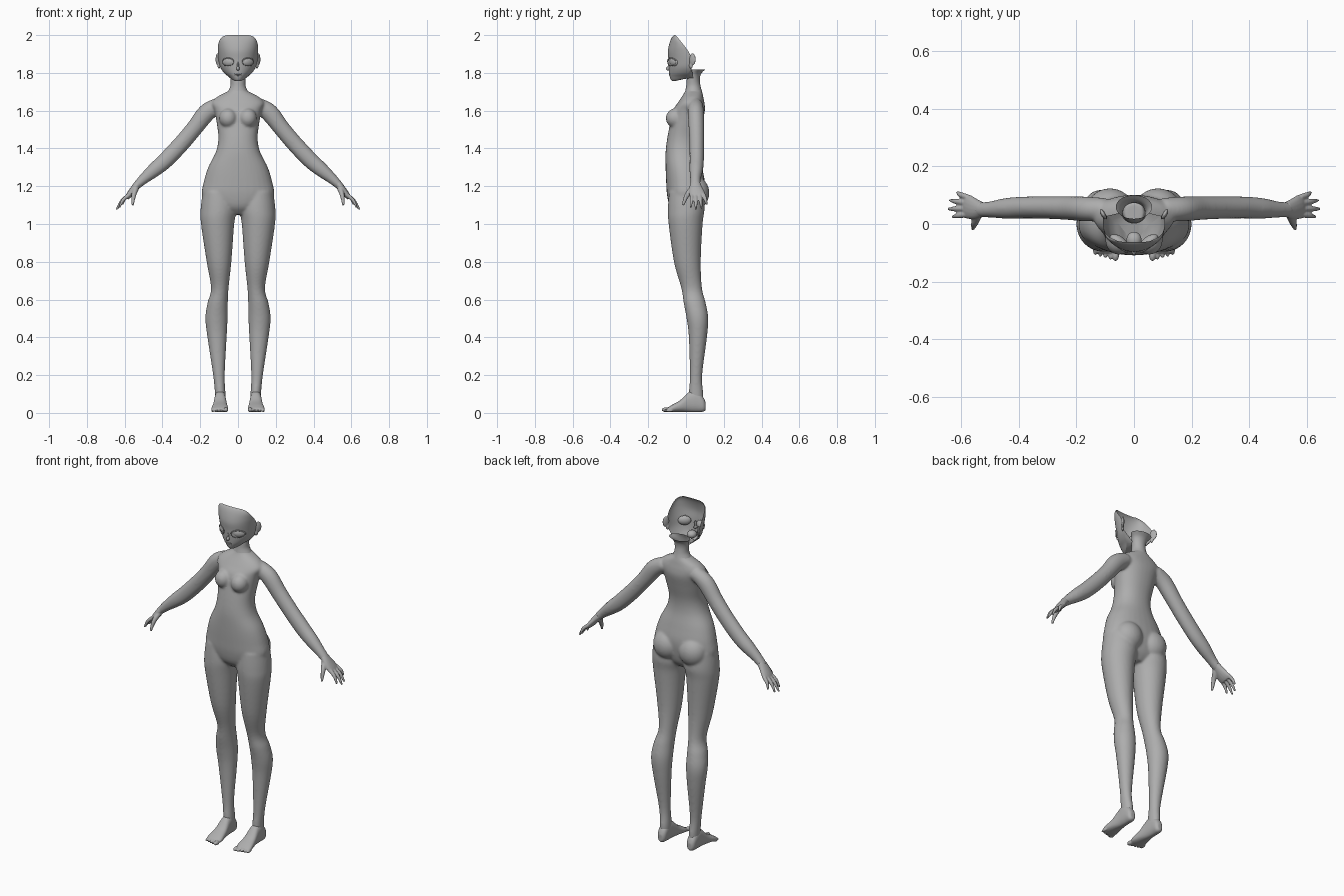
import bpy
import bmesh
from math import sin, cos, pi, copysign
from mathutils import Vector, Matrix

if "Cube" in bpy.data.objects:
    bpy.data.objects.remove(bpy.data.objects["Cube"])

# One neutral clay colour
clay = bpy.data.materials.new("clay_grey")
clay.use_nodes = True
colour = (0.42, 0.42, 0.42, 1)
clay.diffuse_color = colour
clay.node_tree.nodes["Principled BSDF"].inputs["Base Color"].default_value = colour


def densify(rows, steps=5):
    """Catmull-Rom interpolation between rows of numbers."""
    rows = [Vector(r) for r in rows]
    out = []
    for i in range(len(rows) - 1):
        a, b = rows[max(i - 1, 0)], rows[i]
        c, d = rows[i + 1], rows[min(i + 2, len(rows) - 1)]
        for k in range(steps):
            t = k / steps
            out.append(b + (c - a) * (t / 2) + (a * 2 - b * 5 + c * 4 - d) * (t * t / 2)
                       + (b * 3 - a - c * 3 + d) * (t ** 3 / 2))
    return out + [rows[-1]]


def skin(bm, rows, closed=True, cap=True):
    """Bridge rows of points into a surface."""
    grid = [[bm.verts.new(p) for p in row] for row in rows]
    n = len(grid[0])
    for lo, hi in zip(grid, grid[1:]):
        for i in range(n if closed else n - 1):
            j = (i + 1) % n
            bm.faces.new((lo[i], lo[j], hi[j], hi[i]))
    if cap:
        bm.faces.new(grid[0][::-1])
        bm.faces.new(grid[-1])


def loft(bm, rows, axis="z", side=1, cap=True, power=1, n=32):
    """Rows hold: position on the axis, then the limits of the oval across it."""
    rings = []
    for t, a0, a1, b0, b1 in densify(rows):
        ring = []
        for i in range(n):
            c, s = cos(2 * pi * i / n), sin(2 * pi * i / n)
            a = (a0 + a1) / 2 + (a1 - a0) / 2 * copysign(abs(c) ** power, c)
            b = (b0 + b1) / 2 + (b1 - b0) / 2 * copysign(abs(s) ** power, s)
            ring.append((side * a, b, t) if axis == "z" else (side * a, t, b))
        rings.append(ring)
    skin(bm, rings, cap=cap)


def tube(bm, path, side=1, n=16):
    """Path rows hold: x, y, z, radius along y, radius across."""
    rows = densify(path)
    rings = []
    for k, row in enumerate(rows):
        p = row.to_3d()
        d = (rows[min(k + 1, len(rows) - 1)].to_3d() - rows[max(k - 1, 0)].to_3d()).normalized()
        u = Vector((0, 1, 0))
        u = (u - d * u.dot(d)).normalized()
        v = d.cross(u)
        pts = [p + u * row[3] * cos(2 * pi * i / n) + v * row[4] * sin(2 * pi * i / n) for i in range(n)]
        rings.append([(side * q.x, q.y, q.z) for q in pts])
    skin(bm, rings)


def ball(bm, centre, radii, side=1, tilt=0):
    m = (Matrix.Translation((side * centre[0], *centre[1:])) @ Matrix.Rotation(side * tilt, 4, "Z")
         @ Matrix.Diagonal((*radii, 1)))
    bmesh.ops.create_uvsphere(bm, u_segments=24, v_segments=16, radius=1, matrix=m)


def finish(name, bm, voxel=0, relax=0):
    bmesh.ops.recalc_face_normals(bm, faces=bm.faces)
    mesh = bpy.data.meshes.new(name)
    bm.to_mesh(mesh)
    bm.free()
    mesh.materials.append(clay)
    ob = bpy.data.objects.new(name, mesh)
    bpy.context.collection.objects.link(ob)
    mesh.shade_smooth()
    if voxel:
        fuse = ob.modifiers.new("fuse", "REMESH")
        fuse.mode, fuse.voxel_size, fuse.use_smooth_shade = "VOXEL", voxel, True
        soft = ob.modifiers.new("soften", "SMOOTH")
        soft.factor, soft.iterations = 0.5, relax
    return ob


SIDES = (("left", 1), ("right", -1))

# Torso: height, half width, front, back
torso = [(1.05, .05, -.05, .05), (1.09, .14, -.085, .08), (1.15, .19, -.1, .095), (1.22, .182, -.105, .1),
         (1.3, .158, -.108, .085), (1.38, .118, -.108, .068), (1.45, .104, -.1, .068), (1.53, .112, -.085, .085),
         (1.6, .125, -.07, .1), (1.64, .14, -.045, .098), (1.67, .115, -.025, .092), (1.69, .08, -.012, .088),
         (1.71, .044, -.002, .082), (1.74, .036, .004, .074)]
# Leg: height, inner, outer, front, back
leg = [(.04, .068, .12, .02, .09), (.1, .066, .122, .015, .092), (.2, .07, .132, .02, .086),
       (.4, .06, .162, .015, .111), (.5, .055, .173, .003, .118), (.58, .054, .162, -.012, .105),
       (.66, .05, .143, -.025, .085), (.8, .035, .166, -.064, .078), (1, .02, .196, -.092, .088),
       (1.08, .008, .198, -.096, .098), (1.17, .02, .187, -.09, .09)]
# Arm: centre, radius in depth, radius in thickness
arm = [(.1, .05, 1.63, .04, .04), (.165, .052, 1.59, .043, .048), (.23, .055, 1.508, .041, .044),
       (.3, .057, 1.425, .039, .044), (.383, .057, 1.338, .038, .043), (.443, .054, 1.286, .036, .038),
       (.5, .05, 1.238, .028, .028), (.54, .05, 1.2, .027, .021)]

bm = bmesh.new()
loft(bm, [(z, -w, w, f, b) for z, w, f, b in torso], power=.9)
for _, s in SIDES:
    loft(bm, leg, side=s)
    tube(bm, arm, s, 24)
    ball(bm, (.052, -.055, 1.56), (.048, .052, .052), s)
    ball(bm, (.083, .05, 1.165), (.082, .074, .085), s)
finish("body", bm, .006, 12)

# Hands: palm, four fingers and thumb
palm = [(.525, .05, 1.217, .026, .021), (.55, .052, 1.187, .036, .019), (.575, .06, 1.155, .042, .016),
        (.588, .063, 1.138, .037, .011)]
tips = [(.628, .025, 1.088), (.643, .052, 1.076), (.637, .082, 1.082), (.612, .11, 1.102)]
for word, s in SIDES:
    bm = bmesh.new()
    tube(bm, palm, s)
    for i, tip in enumerate(tips):
        root = Vector((.576, .033 + .02 * i, 1.156))
        tip = Vector(tip)
        knuckle = root.lerp(tip, .5) + Vector((.007, 0, .004))
        tube(bm, [(*root, .01, .011), (*knuckle, .0095, .0095), (*tip, .005, .005)], s, 12)
    tube(bm, [(.54, .035, 1.19, .016, .016), (.552, .004, 1.15, .013, .012), (.558, -.016, 1.1, .006, .006)], s)
    finish(word + "_hand", bm, .0035, 4)

# Feet: sole and instep lofted from heel to ball, then five toes
foot = [(.104, .082, .108, .015, .055), (.09, .07, .12, .006, .085), (.055, .066, .124, .004, .12),
        (.015, .063, .126, .004, .11), (-.03, .057, .133, .005, .068), (-.075, .051, .141, .004, .042),
        (-.1, .056, .138, .005, .026)]
for word, s in SIDES:
    bm = bmesh.new()
    loft(bm, foot, "y", s, power=.85)
    for i in range(5):
        r = .0125 if i == 0 else .0085
        x, reach = .064 + .0175 * i, -.108 + .005 * i
        ball(bm, (x, reach, .004 + r), (r, .021, r), s)
    finish(word + "_foot", bm, .0035, 4)

# Neck: an open tube that flares at the top
bm = bmesh.new()
neck = [(1.7, .054, -.005, .085), (1.73, .04, .001, .077), (1.765, .04, .004, .073),
        (1.795, .047, .01, .08), (1.817, .063, .018, .1)]
loft(bm, [(z, -w, w, f, b) for z, w, f, b in neck], cap=False)
finish("neck", bm)

# Face: an open shell of front arcs (height, half width, front, back edge)
face = [(1.756, .012, -.072, -.062), (1.764, .03, -.08, -.03), (1.78, .05, -.086, -.004),
        (1.8, .074, -.089, .014), (1.83, .094, -.091, .028), (1.87, .104, -.093, .032),
        (1.91, .107, -.096, .015), (1.94, .106, -.092, -.006), (1.97, .099, -.083, -.03),
        (1.99, .084, -.073, -.046), (2, .06, -.063, -.057)]
arcs = [k * pi / 32 for k in range(-16, 17)]
bm = bmesh.new()
skin(bm, [[(w * sin(a), b - (b - f) * cos(a) ** .9 if abs(a) < 1.57 else b, z) for a in arcs]
          for z, w, f, b in densify(face)], closed=False, cap=False)
finish("face", bm)

# Underside of the jaw, running back to the throat
jaw = [(w, b, z) for z, w, f, b in face[:5]]
edge = [(-x, y, z) for x, y, z in jaw[::-1]] + [(0, -.072, 1.756)] + jaw
throat = [(.043 * sin(a), .04 - .037 * cos(a), 1.772) for a in (pi * (k / 10 - .5) for k in range(11))]
bm = bmesh.new()
skin(bm, [edge, throat], closed=False, cap=False)
finish("jaw_underside", bm)

# Nose, lips and the pouch behind the mouth
bm = bmesh.new()
ball(bm, (0, -.091, 1.823), (.009, .017, .011))
ball(bm, (0, -.087, 1.838), (.006, .01, .024))
finish("nose", bm, .002, 4)
bm = bmesh.new()
for z in (1.788, 1.795):
    ball(bm, (0, -.085, z), (.018, .006, .0035))
finish("lips", bm)
bm = bmesh.new()
ball(bm, (0, -.055, 1.793), (.026, .028, .022))
finish("mouth_pouch", bm)

# Eyes with raised lids, and ears
for word, s in SIDES:
    bm = bmesh.new()
    ball(bm, (.052, -.061, 1.858), (.036, .019, .026), s, .6)
    finish(word + "_eye", bm)
    bm = bmesh.new()
    lid = []
    for k in range(25):
        a = 2 * pi * k / 24
        x = .03 * cos(a)
        lid.append((.053 + x, -.081 + .72 * x + 6 * x * x, 1.858 + .021 * sin(a)))
    for p, q in zip(lid, lid[1:]):
        r = .0028 if p[2] > 1.858 else .0014
        tube(bm, [(*p, r, r), (*q, r, r)], s, 6)
    finish(word + "_eyelid", bm)
    bm = bmesh.new()
    ball(bm, (.107, .034, 1.872), (.008, .02, .032), s, -.5)
    ball(bm, (.101, .026, 1.84), (.007, .011, .018), s, -.5)
    finish(word + "_ear", bm, .003, 4)
